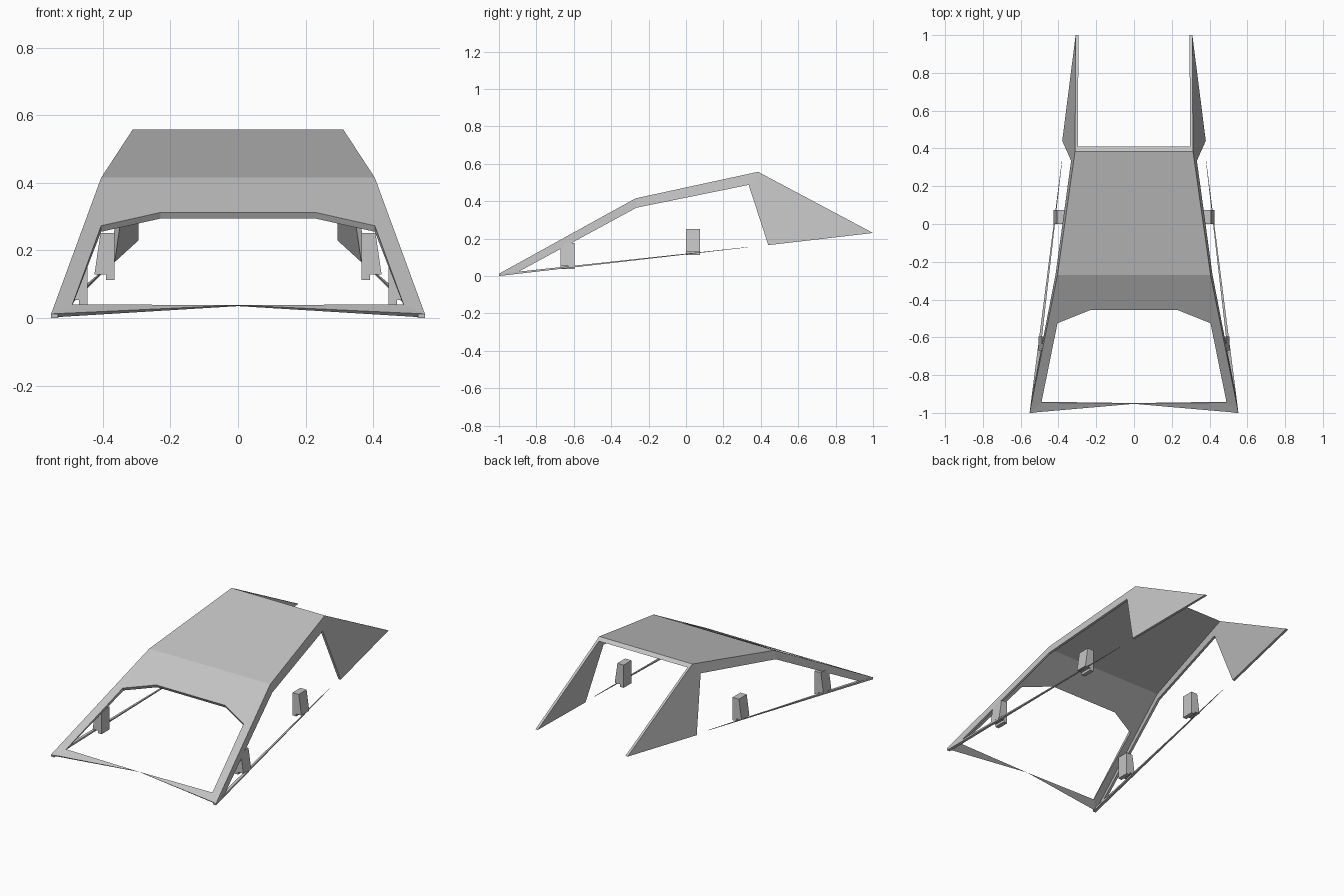
import bpy, bmesh

cube = bpy.data.objects.get("Cube")
if cube:
    bpy.data.objects.remove(cube)

grey = bpy.data.materials.new("plain grey")
grey.use_nodes = True
tone = (0.55, 0.55, 0.55, 1)
grey.diffuse_color = tone
grey.node_tree.nodes["Principled BSDF"].inputs["Base Color"].default_value = tone


def shell(name, outer, inner, faces):
    """Thick sheet between two matching point sets, mirrored across x = 0."""
    bm = bmesh.new()
    vo = {k: bm.verts.new(p) for k, p in outer.items()}
    vi = {k: bm.verts.new(p) for k, p in inner.items()}
    edges = [(f[i - 1], f[i]) for f in faces for i in range(len(f))]
    for f in faces:
        bm.faces.new([vo[k] for k in f])
        bm.faces.new([vi[k] for k in reversed(f)])
    for a, b in edges:
        on_centre = outer[a][0] == 0 and outer[b][0] == 0
        if (b, a) not in edges and not on_centre:
            bm.faces.new((vo[b], vo[a], vi[a], vi[b]))
    bmesh.ops.recalc_face_normals(bm, faces=bm.faces)
    mesh = bpy.data.meshes.new(name)
    bm.to_mesh(mesh)
    bm.free()
    mesh.materials.append(grey)
    ob = bpy.data.objects.new(name, mesh)
    bpy.context.collection.objects.link(ob)
    ob.modifiers.new("mirror", "MIRROR").use_clip = True
    return ob


def prism(name, start, end):
    """Solid between two end sections given as point lists."""
    n = range(len(start))
    return shell(name, dict(zip(n, start)), dict(zip(n, end)), [tuple(n)])


# Cabin frame: roof, windscreen surround, side rails and rear pillars
screen, lip, side = (0, .01, -.018), (-.015, .025, -.015), (-.015, 0, 0)
bar = (0, .004, -.003)
frame = {
    "nose": ((.553, -1, .012), (-.01, .012, -.01)),
    "brow": ((.405, -.27, .415), (-.01, .005, -.018)),
    "peak": ((.312, .385, .557), lip),
    "tail": ((.309, 1, .23), side),
    "heel": ((.38, .44, .165), side),
    "notch": ((.333, .335, .487), side),
    "bend": ((.415, -.265, .365), side),
    "toe": ((.54, -.91, .015), side),
    "sill": ((.49, -.945, .04), bar),
    "corner": ((.405, -.525, .273), screen),
    "header": ((.23, -.455, .312), screen),
    "mid_sill": ((0, -.952, .038), bar),
    "mid_header": ((0, -.455, .312), screen),
    "mid_brow": ((0, -.27, .415), (0, .005, -.018)),
    "mid_peak": ((0, .385, .557), (0, .025, -.015)),
}
outer = {k: p for k, (p, d) in frame.items()}
inner = {k: tuple(a + b for a, b in zip(p, d)) for k, (p, d) in frame.items()}
shell("cabin_frame", outer, inner, [
    ("nose", "toe", "bend", "brow"),
    ("brow", "bend", "notch", "peak"),
    ("peak", "notch", "heel", "tail"),
    ("nose", "brow", "corner", "sill"),
    ("brow", "mid_brow", "mid_header", "header", "corner"),
    ("brow", "peak", "mid_peak", "mid_brow"),
    ("nose", "sill", "mid_sill"),
])


# Tapering sill strips along the lower sides
def section(x, y, z, w, h):
    return [(x, y, z), (x - w, y, z), (x - w, y, z + h), (x, y, z + h)]


prism("sill_strips", section(.553, -1, 0, .02, .012),
      section(.383, .33, .153, .002, .002))

# Stepped hinge blocks, one pair at the front and one in the middle
profile = [(0, 0), (.025, 0), (.025, .015), (.06, .015), (.042, .138), (0, .138)]
for name, x, y, z in (("front_blocks", .445, -.67, .038),
                      ("middle_blocks", .365, 0, .113)):
    ends = [[(x + u, y + d, z + v) for u, v in profile] for d in (0, .075)]
    prism(name, *ends)
